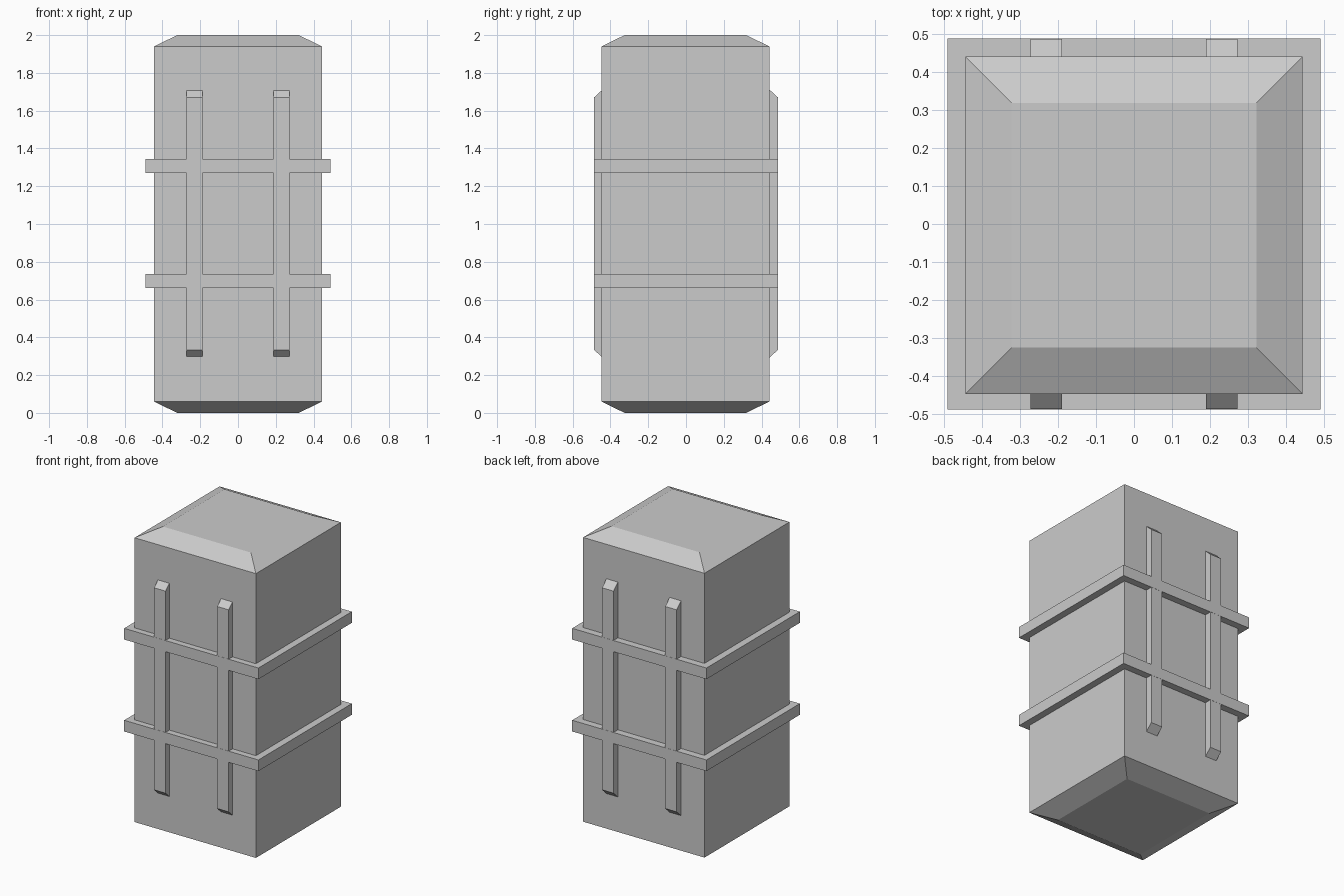
import bpy, bmesh

if "Cube" in bpy.data.objects:
    bpy.data.objects.remove(bpy.data.objects["Cube"])


def loft(name, layers, place):
    """Stack of rectangles (half_a, half_b, height), capped; place maps (a, b, h) to xyz."""
    bm = bmesh.new()
    rings = []
    for a, b, h in layers:
        corners = [(-a, -b), (a, -b), (a, b), (-a, b)]
        rings.append([bm.verts.new(place(u, v, h)) for u, v in corners])
    bm.faces.new(rings[0])
    bm.faces.new(rings[-1])
    for lo, hi in zip(rings, rings[1:]):
        for i in range(4):
            j = (i + 1) % 4
            bm.faces.new((lo[i], lo[j], hi[j], hi[i]))
    bmesh.ops.recalc_face_normals(bm, faces=bm.faces)
    mesh = bpy.data.meshes.new(name)
    bm.to_mesh(mesh)
    bm.free()
    obj = bpy.data.objects.new(name, mesh)
    bpy.context.collection.objects.link(obj)
    return obj


# Main container block with shallow chamfered top and bottom
loft("body",
     [(0.322, 0.322, 0), (0.444, 0.444, 0.06), (0.444, 0.444, 1.94), (0.322, 0.322, 2)],
     lambda a, b, h: (a, b - 0.003, h))

# Two horizontal bands wrapping the body
for label, z in (("lower", 0.662), ("upper", 1.27)):
    loft(label + "_band", [(0.491, 0.488, z), (0.491, 0.488, z + 0.074)],
         lambda a, b, h: (a, b, h))

# Vertical straps with sloped ends, two on the front and two on the back
for side, s in (("front", -1), ("back", 1)):
    for label, x in (("left", -0.231), ("right", 0.231)):
        loft(f"{side}_{label}_strap", [(0.042, 0.713, 0.438), (0.042, 0.668, 0.487)],
             lambda a, b, h: (x + a, s * h, 1.002 + b))
